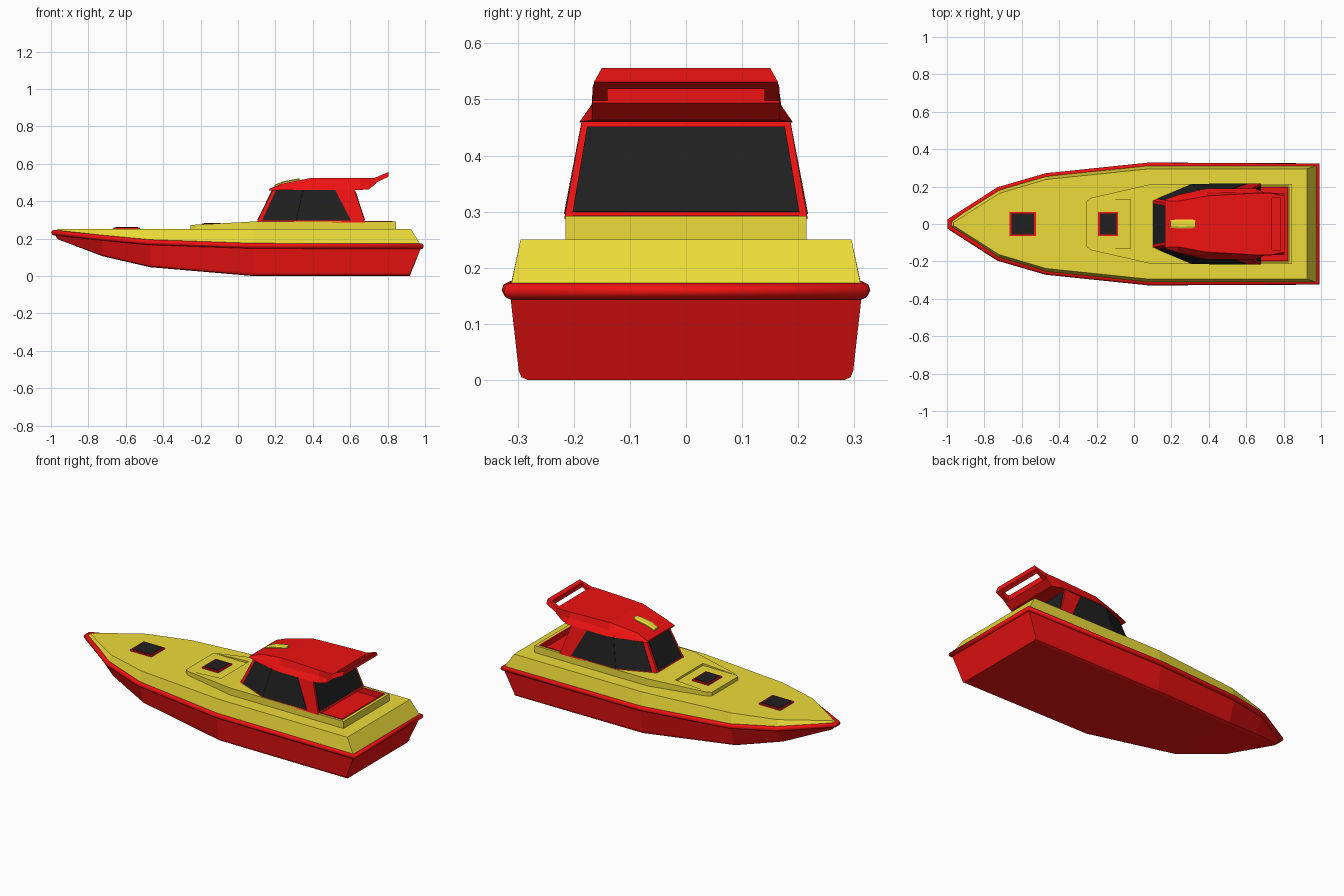
import bpy, bmesh
from mathutils import Vector

if "Cube" in bpy.data.objects:
    bpy.data.objects.remove(bpy.data.objects["Cube"])


def material(name, rgb):
    m = bpy.data.materials.new(name)
    m.diffuse_color = (*rgb, 1)
    m.use_nodes = True
    m.node_tree.nodes["Principled BSDF"].inputs["Base Color"].default_value = m.diffuse_color
    return m


RED = material("red", (0.86, 0.006, 0.006))
YELLOW = material("yellow", (0.84, 0.71, 0.04))
BLACK = material("dark_glass", (0.014, 0.014, 0.014))


def make(name, bm, mat):
    bmesh.ops.recalc_face_normals(bm, faces=bm.faces)
    me = bpy.data.meshes.new(name)
    bm.to_mesh(me)
    bm.free()
    me.materials.append(mat)
    ob = bpy.data.objects.new(name, me)
    bpy.context.collection.objects.link(ob)
    return ob


def loft(name, stations, mat):
    """Skin half cross-sections of (x, y, z), mirrored across y."""
    bm = bmesh.new()
    rings = []
    for half in stations:
        full = list(half) + [(x, -y, z) for x, y, z in reversed(half)]
        rings.append([bm.verts.new(p) for p in full])
    n = len(rings[0])
    for a, b in zip(rings, rings[1:]):
        for i in range(n):
            j = (i + 1) % n
            bm.faces.new((a[i], a[j], b[j], b[i]))
    bm.faces.new(rings[0])
    bm.faces.new(rings[-1])
    return make(name, bm, mat)


def box(name, lo, hi, mat, open_top=False):
    bm = bmesh.new()
    bmesh.ops.create_cube(bm, size=1)
    for v in bm.verts:
        v.co = [(l + h) / 2 + c * (h - l) for c, l, h in zip(v.co, lo, hi)]
    if open_top:
        top = max(bm.faces, key=lambda f: f.calc_center_median().z)
        bmesh.ops.delete(bm, geom=[top], context='FACES_ONLY')
    return make(name, bm, mat)


def cut(target, lo, hi):
    tool = box("cutter", lo, hi, target.data.materials[0])
    mod = target.modifiers.new("cut", 'BOOLEAN')
    mod.object, mod.operation, mod.solver = tool, 'DIFFERENCE', 'EXACT'
    bpy.context.view_layer.objects.active = target
    bpy.ops.object.modifier_apply(modifier=mod.name)
    bpy.data.objects.remove(tool)


# Sheer line shared by hull, rail and deck: x, half width, z
sheer = [(-0.985, 0.018, 0.232), (-0.725, 0.183, 0.204), (-0.47, 0.257, 0.18),
         (0.08, 0.314, 0.161), (0.982, 0.314, 0.158)]

# Hull: keel x, chine half width, keel z per station
keel = [(-0.965, 0.012, 0.197), (-0.725, 0.14, 0.106), (-0.47, 0.22, 0.047),
        (0.08, 0.295, 0.0), (0.92, 0.298, 0.0)]
hull = []
for (sx, sw, sz), (kx, kw, kz) in zip(sheer, keel):
    r = min(0.016, kw * 0.5)
    hull.append([(sx, sw, sz), (kx, kw, kz + r), (kx, kw - r * 0.3, kz + r * 0.3), (kx, kw - r, kz)])
loft("hull", hull, RED)

# Rub rail around the sheer
curve = bpy.data.curves.new("rub_rail", 'CURVE')
curve.dimensions = '3D'
curve.bevel_depth, curve.bevel_resolution = 0.0145, 2
path = sheer + [(x, -y, z) for x, y, z in reversed(sheer)]
sp = curve.splines.new('POLY')
sp.points.add(len(path) - 1)
for pt, co in zip(sp.points, path):
    pt.co = (*co, 1)
sp.use_cyclic_u = True
curve.materials.append(RED)
bpy.context.collection.objects.link(bpy.data.objects.new("rub_rail", curve))

# Deck
deck_x = [-0.965, -0.72, -0.47, 0.08, 0.925]
loft("deck", [[(sx, sw, sz), (dx, max(sw - 0.019, 0.008), 0.25)]
              for (sx, sw, sz), dx in zip(sheer, deck_x)], YELLOW)

# Raised trunk with sunken hatch panel and cockpit opening
trunk = loft("trunk", [[(x, w, 0.24), (x, w, z)] for x, w, z in
                       [(-0.255, 0.122, 0.272), (-0.23, 0.14, 0.274),
                        (0.1, 0.215, 0.292), (0.845, 0.215, 0.292)]], YELLOW)
cut(trunk, (-0.3, -0.13, 0.273), (-0.02, 0.13, 0.4))
cut(trunk, (0.64, -0.202, 0.252), (0.828, 0.202, 0.4))

# Cockpit lining
lining = box("cockpit_lining", (0.641, -0.201, 0.254), (0.827, 0.201, 0.294), RED, open_top=True)
solid = lining.modifiers.new("thickness", 'SOLIDIFY')
solid.thickness, solid.offset = 0.01, -1

# Deck hatches
for name, x0, x1, z in (("bow_hatch", -0.665, -0.525, 0.25), ("trunk_hatch", -0.192, -0.085, 0.273)):
    box(name + "_frame", (x0, -0.064, z - 0.01), (x1, 0.064, z + 0.008), RED)
    box(name + "_glass", (x0 + 0.009, -0.055, z), (x1 - 0.009, 0.055, z + 0.011), BLACK)

# Cabin: half outlines at the foot and under the roof
foot = [(0.1, 0.125), (0.31, 0.213), (0.68, 0.217)]
head = [(0.188, 0.108), (0.35, 0.178), (0.622, 0.185)]
loft("cabin", [[(fx, fy, 0.287), (hx, hy, 0.465)] for (fx, fy), (hx, hy) in zip(foot, head)], RED)


def glass(name, p, q, low, high, v0, v1):
    """Window on the wall from outline corner p to q; low/high are the spans along it."""
    def corner(u, v):
        a = Vector((*p[0], 0.287)).lerp(Vector((*q[0], 0.287)), u)
        b = Vector((*p[1], 0.465)).lerp(Vector((*q[1], 0.465)), u)
        return a.lerp(b, v)
    pts = [corner(low[0], v0), corner(low[1], v0), corner(high[1], v1), corner(high[0], v1)]
    n = (pts[1] - pts[0]).cross(pts[3] - pts[0]).normalized()
    if n.dot(sum(pts, Vector()) / 4 - Vector((0.4, 0, 0.37))) < 0:
        n = -n
    bm = bmesh.new()
    inner = [bm.verts.new(c - n * 0.004) for c in pts]
    outer = [bm.verts.new(c + n * 0.003) for c in pts]
    bm.faces.new(inner)
    bm.faces.new(outer)
    for i in range(4):
        j = (i + 1) % 4
        bm.faces.new((inner[i], inner[j], outer[j], outer[i]))
    make(name, bm, BLACK)


def corners(s):
    return [((fx, s * fy), (hx, s * hy)) for (fx, fy), (hx, hy) in zip(foot, head)]


L, R = corners(1), corners(-1)
glass("windshield", L[0], R[0], (0.06, 0.94), (0.06, 0.94), 0.06, 0.95)
glass("rear_window", L[2], R[2], (0.03, 0.97), (0.03, 0.97), 0.07, 0.92)
for side, c in (("left", L), ("right", R)):
    glass(side + "_quarter_window", c[0], c[1], (0.12, 1), (0.12, 1), 0.05, 0.97)
    glass(side + "_side_window", c[1], c[2], (0, 0.8), (0, 0.62), 0.05, 0.97)

# Roof: x, then half width and z of the eave, shoulder and top
roof = [(0.165, 0.13, 0.457, 0.13, 0.461, 0.125, 0.465),
        (0.235, 0.156, 0.459, 0.147, 0.474, 0.122, 0.494),
        (0.39, 0.19, 0.459, 0.17, 0.488, 0.15, 0.524),
        (0.65, 0.19, 0.46, 0.168, 0.49, 0.165, 0.525),
        (0.7, 0.168, 0.463, 0.168, 0.492, 0.166, 0.525),
        (0.738, 0.167, 0.494, 0.167, 0.505, 0.166, 0.525)]
loft("roof", [[(x, a, b), (x, c, d), (x, e, f)] for x, a, b, c, d, e, f in roof], RED)

# Roof light strip
loft("roof_strip", [[(x, w, z - 0.02), (x, w, z), (x, w * 0.6, z + 0.005)] for x, w, z in
                    [(0.195, 0.02, 0.482), (0.24, 0.025, 0.501),
                     (0.31, 0.024, 0.514), (0.33, 0.018, 0.517)]], YELLOW)

# Rear wing: crossbar on two arms, leaving an open slot
loft("wing_bar", [[(0.782, 0.16, 0.519), (0.782, 0.154, 0.546)],
                  [(0.804, 0.158, 0.531), (0.804, 0.15, 0.556)]], RED)
for side, s in (("left", 1), ("right", -1)):
    bm = bmesh.new()
    ends = []
    for x, z0, z1, w0, w1 in ((0.73, 0.494, 0.524, 0.167, 0.166), (0.804, 0.531, 0.556, 0.164, 0.15)):
        ends.append([bm.verts.new((x, s * y, z)) for y, z in
                     ((0.14, z0), (w0, z0), (w1, z1), (0.14, z1))])
    bm.faces.new(ends[0])
    bm.faces.new(ends[1])
    for i in range(4):
        j = (i + 1) % 4
        bm.faces.new((ends[0][i], ends[0][j], ends[1][j], ends[1][i]))
    make(side + "_wing_arm", bm, RED)
